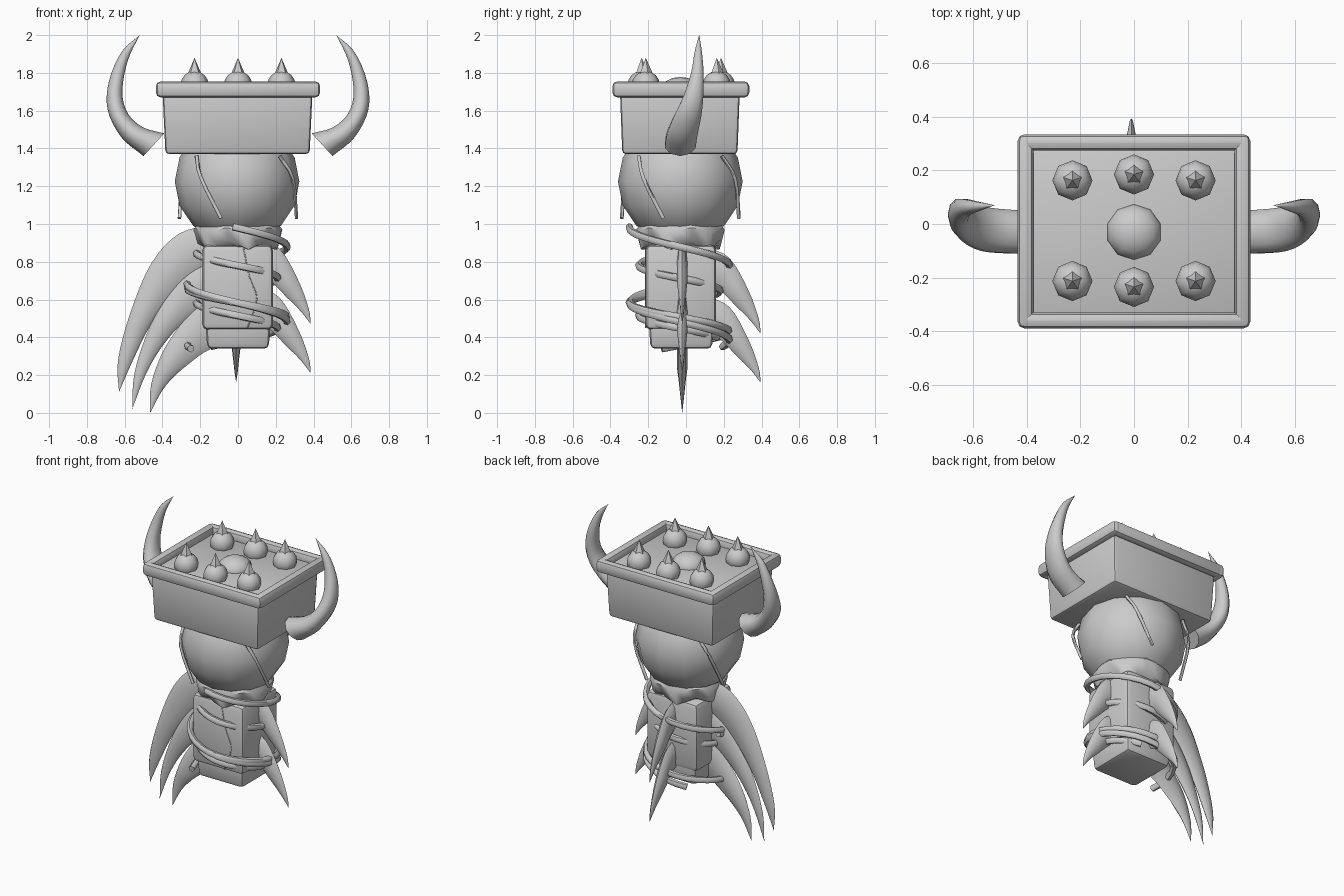
import bpy, bmesh, math
from mathutils import Vector, Matrix

if "Cube" in bpy.data.objects:
    bpy.data.objects.remove(bpy.data.objects["Cube"])

stone = bpy.data.materials.new("plain grey")
stone.use_nodes = True
stone.diffuse_color = (0.6, 0.6, 0.6, 1)
stone.node_tree.nodes["Principled BSDF"].inputs["Base Color"].default_value = (0.6, 0.6, 0.6, 1)
MID_Y = -0.03


def finish(name, bm, angle=40):
    """Turn a bmesh into a shaded object."""
    bmesh.ops.recalc_face_normals(bm, faces=bm.faces)
    mesh = bpy.data.meshes.new(name)
    bm.to_mesh(mesh)
    bm.free()
    mesh.materials.append(stone)
    obj = bpy.data.objects.new(name, mesh)
    bpy.context.collection.objects.link(obj)
    bpy.ops.object.select_all(action="DESELECT")
    obj.select_set(True)
    bpy.context.view_layer.objects.active = obj
    bpy.ops.object.shade_smooth_by_angle(angle=math.radians(angle))
    return obj


def block(name, low, high, bevel, taper=1.0, segments=2):
    """Rounded box between two corners; taper scales its bottom."""
    low, high = Vector(low), Vector(high)
    bm = bmesh.new()
    bmesh.ops.create_cube(bm, size=1)
    for v in bm.verts:
        if v.co.z < 0:
            v.co.x *= taper
            v.co.y *= taper
        v.co = (low + high) / 2 + v.co * (high - low)
    bmesh.ops.bevel(bm, geom=bm.edges[:], offset=bevel, segments=segments,
                    profile=0.5, affect="EDGES")
    return finish(name, bm)


def ball(name, centre, radius, segments, rings, height=1.0):
    bm = bmesh.new()
    bmesh.ops.create_uvsphere(bm, u_segments=segments, v_segments=rings, radius=radius)
    for v in bm.verts:
        v.co = Vector(centre) + Vector((v.co.x, v.co.y, v.co.z * height))
    return finish(name, bm, 60)


def loft(name, sections, sides=10):
    """Skin elliptical sections given as (centre, half axis, half axis)."""
    bm = bmesh.new()
    rings = []
    for c, u, w in sections:
        angles = [math.tau * i / sides for i in range(sides)]
        rings.append([bm.verts.new(c + u * math.cos(a) + w * math.sin(a)) for a in angles])
    for a, b in zip(rings, rings[1:]):
        for i in range(sides):
            j = (i + 1) % sides
            bm.faces.new((a[i], a[j], b[j], b[i]))
    bm.faces.new(rings[0])
    bm.faces.new(rings[-1])
    bmesh.ops.remove_doubles(bm, verts=bm.verts, dist=0.0005)
    return finish(name, bm, 60)


def smooth_path(points, steps=4):
    """Catmull-Rom resampling of a few control values."""
    p = [Vector(q) for q in points]
    p = [2 * p[0] - p[1]] + p + [2 * p[-1] - p[-2]]
    out = []
    for a, b, c, d in zip(p, p[1:], p[2:], p[3:]):
        for k in range(steps):
            t = k / steps
            out.append(0.5 * (2 * b + (c - a) * t + (2 * a - 5 * b + 4 * c - d) * t * t
                              + (3 * b - a - 3 * c + d) * t ** 3))
    return out + [p[-2]]


def tube(name, points, radius):
    """Thin round cord along a path."""
    sections = []
    for i, p in enumerate(points):
        d = (points[min(i + 1, len(points) - 1)] - points[max(i - 1, 0)]).normalized()
        u = d.cross(Vector((0.3, 0.2, 1))).normalized()
        sections.append((p, u * radius, d.cross(u) * radius))
    return loft(name, sections, 6)


def fin(name, outer, inner, turn):
    """Flat curved blade between two edges, turned about the upright axis."""
    place = Matrix.Translation((-0.01, -0.02, 0)) @ Matrix.Rotation(turn, 4, "Z")
    sections = []
    for o, i in zip(smooth_path(outer), smooth_path(inner)):
        o, i = Vector((o[0], 0, o[1])), Vector((i[0], 0, i[1]))
        half = (o - i) / 2
        sections.append(((o + i) / 2, half, Vector((0, min(0.028, half.length * 0.45), 0))))
    obj = loft(name, sections, 8)
    obj.data.transform(place)


# Head: tray box, rim and floor studs
block("head_box", (-0.4, -0.35, 1.37), (0.395, 0.285, 1.71), 0.02, 0.96)
for s, side in ((-1, "right"), (1, "left")):
    block("rim_" + side, (s * 0.405 - 0.03, -0.39, 1.67), (s * 0.405 + 0.03, 0.335, 1.755), 0.026)
for y, side in ((-0.36, "front"), (0.305, "back")):
    block("rim_" + side, (-0.425, y - 0.03, 1.67), (0.425, y + 0.03, 1.755), 0.026)
ball("centre_dome", (0, MID_Y, 1.705), 0.105, 10, 8, 0.7)
for x in (-0.23, 0, 0.23):
    for y, push in ((-0.213, -0.022), (0.163, 0.022)):
        at = Vector((x, y + (push if x == 0 else 0), 1.735))
        ball("stud", at, 0.075, 8, 8)
        spike = bmesh.new()
        bmesh.ops.create_cone(spike, cap_ends=True, segments=5, radius1=0.04, radius2=0, depth=0.09,
                              matrix=Matrix.Translation(at + Vector((0, 0, 0.1))))
        finish("stud_spike", spike, 30)

# Horns, mirrored on both sides
horn_out = [(.50, 1.36), (.61, 1.45), (.68, 1.57), (.695, 1.68), (.67, 1.8), (.61, 1.92), (.52, 2.0)]
horn_in = [(.39, 1.48), (.5, 1.51), (.58, 1.58), (.612, 1.68), (.60, 1.8), (.57, 1.9), (.52, 2.0)]
horn_depth = [(-.03, .085), (-.02, .085), (.01, .075), (.04, .055), (.06, .035), (.065, .02), (.07, 0)]
for s, side in ((-1, "right"), (1, "left")):
    parts = []
    for o, i, d in zip(*(smooth_path(p, 3) for p in (horn_out, horn_in, horn_depth))):
        mid, half = (o + i) / 2, (o - i) / 2
        parts.append((Vector((s * mid[0], d[0], mid[1])), Vector((s * half[0], 0, half[1])),
                      Vector((0, d[1], 0))))
    loft("horn_" + side, parts)

# Round skull below the tray, with a slanted rod on each quarter
ball("skull", (-0.005, MID_Y, 1.225), 0.33, 12, 8)
rod = smooth_path([(-0.22, -0.22, 1.36), (-0.195, -0.29, 1.24), (-0.09, -0.31, 1.03)], 3)
for k in range(4):
    spin = Matrix.Translation((0, MID_Y, 0)) @ Matrix.Rotation(k * math.pi / 2, 4, "Z")
    tube("skull_rod", [spin @ p for p in rod], 0.01)

# Collar with a ragged lower edge
collar = bmesh.new()
N = 24
rows = []
for r, z, wave in ((0.19, 1.03, 0), (0.235, 0.97, 0.01), (0.215, 0.89, 0.025), (0.15, 0.87, 0)):
    ring = []
    for i in range(N):
        a = math.tau * i / N
        ring.append(collar.verts.new((r * math.cos(a), MID_Y + r * math.sin(a),
                                      z + wave * math.sin(6 * a))))
    rows.append(ring)
for a, b in zip(rows, rows[1:]):
    for i in range(N):
        collar.faces.new((a[i], a[(i + 1) % N], b[(i + 1) % N], b[i]))
finish("collar", collar, 50)

# Square grip
block("grip", (-0.19, -0.215, 0.44), (0.185, 0.16, 0.89), 0.03)
block("grip_end", (-0.175, -0.2, 0.34), (0.175, 0.15, 0.52), 0.025, 0.93)
crack = [(0.03, -0.213, 0.87), (0.06, -0.213, 0.72), (0.1, -0.213, 0.6), (0.05, -0.213, 0.45)]
tube("grip_crack", smooth_path(crack), 0.004)


# Cords winding down the grip
def cord(name, radius, start, turns, top, bottom):
    n = int(turns * 28)
    points = []
    for i in range(n + 1):
        a = math.radians(start) + math.tau * turns * i / n
        points.append(Vector((radius * math.cos(a) - 0.005, radius * math.sin(a) - 0.035,
                              top + (bottom - top) * i / n)))
    tube(name, points, 0.02)


cord("outer_cord", 0.265, -95, 1.6, 0.985, 0.35)
cord("lower_cord", 0.262, 165, 1.1, 0.67, 0.34)
cord("inner_cord", 0.215, 175, 1.7, 0.85, 0.4)

# Long blades on one side
long_outer = [(0.1, 1.0), (0.3, 0.95), (0.45, 0.79), (0.56, 0.53), (0.625, 0.28), (0.62, 0.11)]
long_inner = [(0.1, 0.78), (0.2, 0.74), (0.32, 0.64), (0.45, 0.47), (0.55, 0.27), (0.62, 0.11)]
fin("long_blade_top", long_outer, long_inner, math.pi)
fin("long_blade_middle",
    [(0.1, 0.83), (0.25, 0.76), (0.38, 0.61), (0.48, 0.4), (0.54, 0.2), (0.55, 0.02)],
    [(0.1, 0.57), (0.2, 0.54), (0.3, 0.46), (0.4, 0.34), (0.48, 0.2), (0.55, 0.02)], math.pi)
fin("long_blade_bottom",
    [(0.1, 0.64), (0.2, 0.58), (0.3, 0.46), (0.39, 0.32), (0.45, 0.15), (0.455, 0.0)],
    [(0.1, 0.35), (0.17, 0.32), (0.25, 0.26), (0.32, 0.2), (0.39, 0.12), (0.455, 0.0)], math.pi)

# Short blades on the other side and the back
short_outer = [(0.1, 0.93), (0.23, 0.87), (0.33, 0.7), (0.385, 0.55), (0.395, 0.47)]
short_inner = [(0.1, 0.74), (0.18, 0.7), (0.26, 0.62), (0.34, 0.54), (0.395, 0.47)]
for turn, side, rise, grow in ((0, "left", 0, 0), (math.pi / 2, "back", -0.05, 0.02)):
    for drop, level in ((0, "upper"), (0.26, "lower")):
        fin("short_blade_%s_%s" % (side, level),
            [(x + grow, z + rise - drop) for x, z in short_outer],
            [(x + grow, z + rise - drop) for x, z in short_inner], turn)
